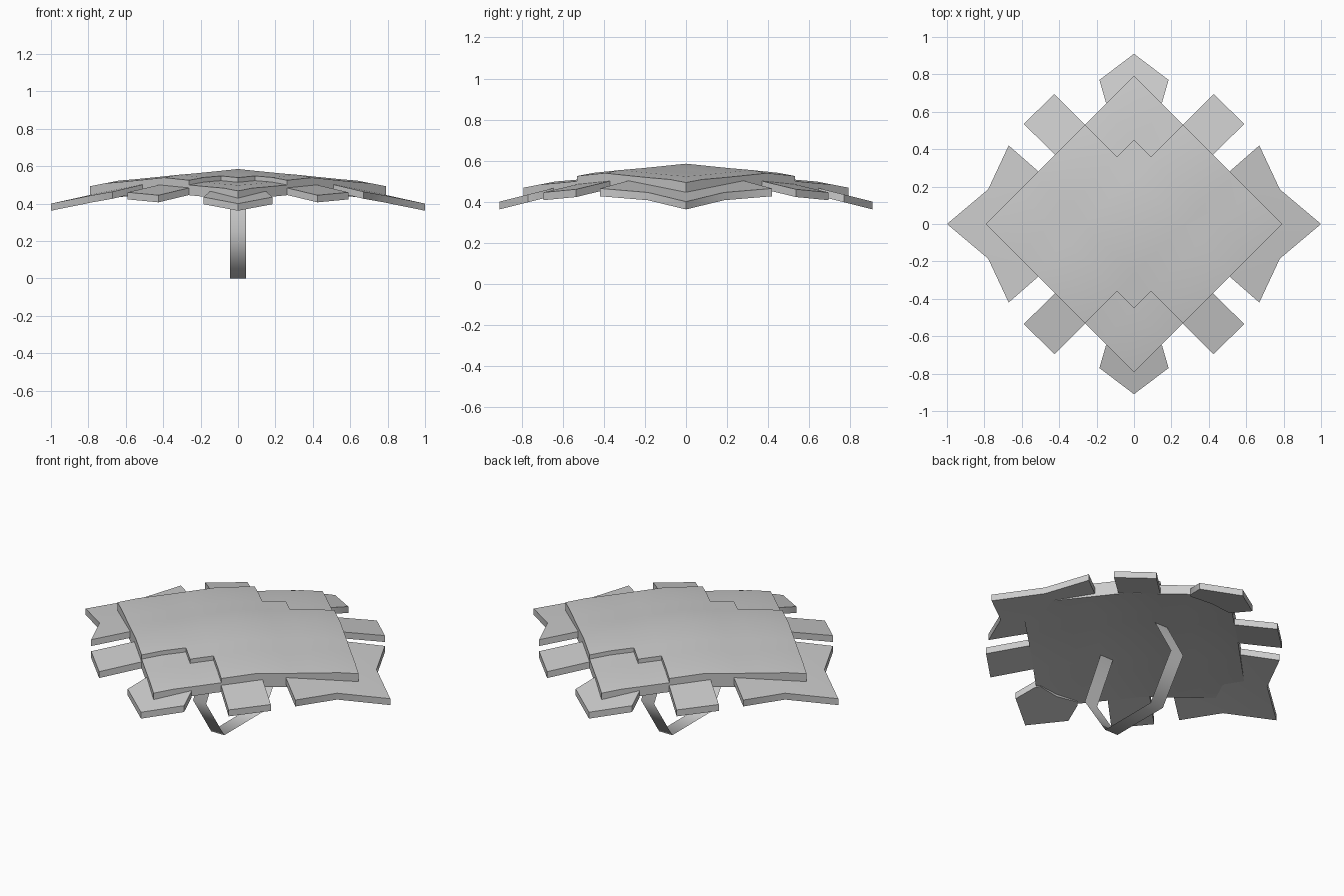
import bpy
import bmesh
from math import sqrt, radians

if "Cube" in bpy.data.objects:
    bpy.data.objects.remove(bpy.data.objects["Cube"], do_unlink=True)

grey = bpy.data.materials.new("plain grey")
grey.use_nodes = True
colour = (0.6, 0.6, 0.6, 1)
grey.diffuse_color = colour
grey.node_tree.nodes["Principled BSDF"].inputs["Base Color"].default_value = colour

# Bend of the shield: drop at each distance from the two centre lines
DROP = {0: 0, 0.19: 0.014, 0.318: 0.023, 0.45: 0.031, 0.56: 0.046}
STEPS = sorted({s * k for k in DROP for s in (-1, 1)})


def shield_point(u, v, lower=0):
    z = 0.585 - DROP[abs(u)] - DROP[abs(v)] - lower
    return ((u - v) / sqrt(2), (u + v) / sqrt(2), z)


def build(name, faces, thickness, smooth_angle=30):
    """Make an object from point loops, extruded straight down."""
    bm = bmesh.new()
    for loop in faces:
        bm.faces.new([bm.verts.new(p) for p in loop])
    bmesh.ops.remove_doubles(bm, verts=bm.verts, dist=0.0005)
    if thickness:
        new = bmesh.ops.extrude_face_region(bm, geom=bm.faces[:])["geom"]
        lower = [g for g in new if isinstance(g, bmesh.types.BMVert)]
        bmesh.ops.translate(bm, verts=lower, vec=(0, 0, -thickness))
        bmesh.ops.recalc_face_normals(bm, faces=bm.faces)
    mesh = bpy.data.meshes.new(name)
    bm.to_mesh(mesh)
    bm.free()
    mesh.materials.append(grey)
    obj = bpy.data.objects.new(name, mesh)
    bpy.context.collection.objects.link(obj)
    bpy.ops.object.select_all(action="DESELECT")
    obj.select_set(True)
    bpy.context.view_layer.objects.active = obj
    bpy.ops.object.shade_smooth_by_angle(angle=radians(smooth_angle))


# Curved diamond body, with a stepped-down tip at the front and back;
# all three share one smooth underside
UNDERSIDE, STEP = 0.08, 0.025
cells = {"shield_body": [], "front_tip": [], "back_tip": []}
for u0, u1 in zip(STEPS, STEPS[1:]):
    for v0, v1 in zip(STEPS, STEPS[1:]):
        cu, cv = (u0 + u1) / 2, (v0 + v1) / 2
        near, far = sorted((abs(cu), abs(cv)))
        part, lower = "shield_body", 0
        if cu * cv > 0 and near > 0.19 and far > 0.318:
            part, lower = ("back_tip" if cu > 0 else "front_tip"), STEP
        corners = ((u0, v0), (u1, v0), (u1, v1), (u0, v1))
        cells[part].append([shield_point(u, v, lower) for u, v in corners])
for name, faces in cells.items():
    build(name, faces, UNDERSIDE if name == "shield_body" else UNDERSIDE - STEP)


def tab(name, outline, height, signs):
    """Rim tab from a quarter outline, repeated for each pair of signs."""
    faces = []
    for sx, sy in signs:
        loop = [(x * sx, y * sy, height(x, y)) for x, y in outline]
        faces.append(loop if sx * sy > 0 else loop[::-1])
    build(name, faces, 0.038)


# Pointed tabs at the front and back
end_outline = [(0, 0.65), (0.13, 0.63), (0.15, 0.65), (0.185, 0.77), (0, 0.91)]
for name, s in (("front_tab", -1), ("back_tab", 1)):
    tab(name, end_outline, lambda x, y: 0.40 + 0.25 * (0.91 - y), [(1, s), (-1, s)])

# Three-pointed wings at the left and right
wing_outline = [(0.62, 0), (1, 0), (0.78, 0.185), (0.67, 0.42), (0.51, 0.28), (0.49, 0.26)]
for name, s in (("left_wing", 1), ("right_wing", -1)):
    tab(name, wing_outline,
        lambda x, y: 0.40 + 0.22 * (1 - x) - 0.02 * y, [(s, 1), (s, -1)])

# Square tabs on the four slanting edges, tilted slightly
square_outline = [(0.39, 0.34), (0.59, 0.535), (0.425, 0.695), (0.23, 0.5)]
for end, sy in (("front", -1), ("back", 1)):
    for side, sx in (("left", 1), ("right", -1)):
        tab(f"{end}_{side}_square_tab", square_outline,
            lambda x, y: 0.457 + 0.17 * (0.8 - (x + y) / sqrt(2)) + 0.05 * (x - y),
            [(sx, sy)])

# Thin strap handle underneath
path = [(-0.2, 0.53), (-0.36, 0.25), (-0.19, 0), (0.19, 0), (0.36, 0.25), (0.2, 0.53)]
w = 0.043
strap = [[(w, *a), (-w, *a), (-w, *b), (w, *b)] for a, b in zip(path, path[1:])]
build("strap_handle", strap, 0, 180)
